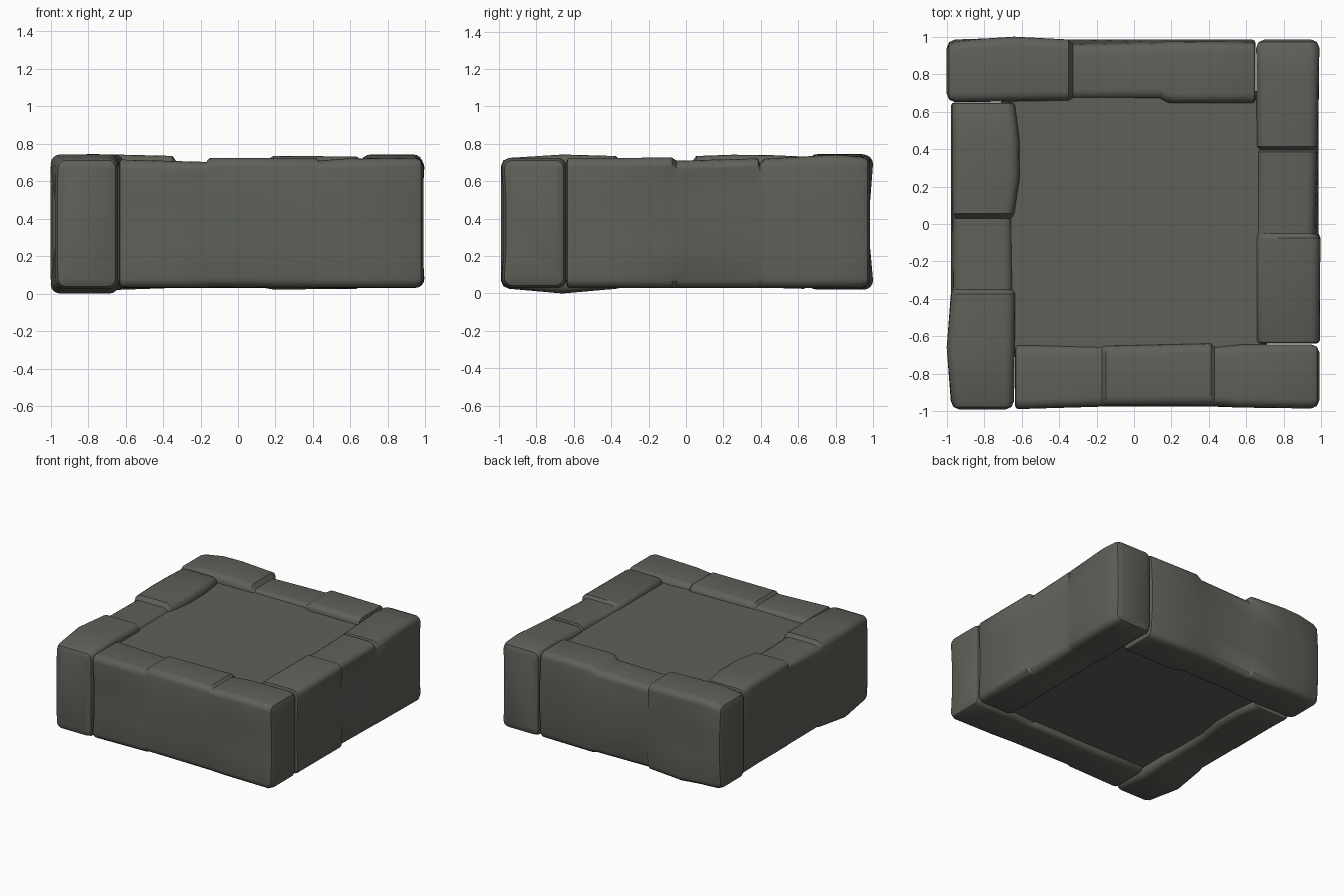
import bpy, bmesh, math

if "Cube" in bpy.data.objects:
    bpy.data.objects.remove(bpy.data.objects["Cube"])

stone = bpy.data.materials.new("grey green stone")
stone.diffuse_color = (0.112, 0.117, 0.098, 1)
stone.use_nodes = True
stone.node_tree.nodes["Principled BSDF"].inputs["Base Color"].default_value = stone.diffuse_color


def finish(name, bm, bevel=0.0):
    bmesh.ops.recalc_face_normals(bm, faces=bm.faces)
    mesh = bpy.data.meshes.new(name)
    bm.to_mesh(mesh)
    bm.free()
    mesh.materials.append(stone)
    ob = bpy.data.objects.new(name, mesh)
    bpy.context.collection.objects.link(ob)
    bpy.ops.object.select_all(action='DESELECT')
    ob.select_set(True)
    bpy.context.view_layer.objects.active = ob
    bpy.ops.object.shade_smooth_by_angle(angle=math.radians(32))
    return ob


def section(inner, outer, mid, z0, z1, q):
    """Rounded cross-section as (across, z), pulled in by q."""
    s = 1 if outer > inner else -1
    a, b, m = inner * s + q, outer * s - q, mid * s - q
    z0, z1 = z0 + q, z1 - q
    r = 0.05 - 0.6 * q
    pts = []
    corners = [(b - r, z0 + r, -90), (b - r, z1 - r, 0),
               (a + r, z1 - r, 90), (a + r, z0 + r, 180)]
    for i, (cx, cz, start) in enumerate(corners):
        for k in range(5):
            t = math.radians(start + 22.5 * k)
            pts.append((cx + r * math.cos(t), cz + r * math.sin(t)))
        if i == 0:      # outer face, flush in the middle so steps taper to cracks
            pts += [(m, 0.24), (m, 0.5)]
    return [(x * s, z) for x, z in pts]


def beam(name, axis, mid, stations, ends):
    """Loft a worn stone beam; station = position, inner, outer, top, [bottom]."""
    st = [tuple(s) + ((0.03,) if len(s) == 4 else ()) for s in stations]
    rows = []
    e0, e1 = ends
    for f, q in ((0, 1), (0.3, 0.3), (1, 0)):
        rows.append((st[0][0] + f * e0,) + st[0][1:] + (q * e0,))
    rows += [s + (0,) for s in st[1:-1]]
    for f, q in ((1, 0), (0.3, 0.3), (0, 1)):
        rows.append((st[-1][0] - f * e1,) + st[-1][1:] + (q * e1,))
    bm = bmesh.new()
    rings = []
    for p, inner, outer, top, bottom, q in rows:
        rings.append([bm.verts.new((p, d, z) if axis == 'x' else (d, p, z))
                      for d, z in section(inner, outer, mid, bottom, top, q)])
    n = len(rings[0])
    for r0, r1 in zip(rings, rings[1:]):
        for i in range(n):
            j = (i + 1) % n
            bm.faces.new((r0[i], r0[j], r1[j], r1[i]))
    bm.faces.new(rings[0])
    bm.faces.new(rings[-1])
    finish(name, bm)


# Four worn beams laid in a pinwheel
beam("front_beam", 'x', -0.975, [
    (-0.635, -0.645, -0.988, 0.715), (-0.17, -0.65, -0.975, 0.703),
    (-0.15, -0.65, -0.97, 0.725, 0.035), (0.41, -0.637, -0.97, 0.725),
    (0.43, -0.655, -0.972, 0.71), (0.57, -0.642, -0.98, 0.72),
    (0.99, -0.642, -0.985, 0.725)], (0.018, 0.045))

beam("right_beam", 'y', 0.985, [
    (-0.638, 0.655, 0.992, 0.725), (-0.075, 0.655, 0.995, 0.726),
    (-0.05, 0.66, 0.967, 0.71), (0.385, 0.662, 0.977, 0.722),
    (0.395, 0.664, 0.972, 0.695), (0.415, 0.655, 0.98, 0.72),
    (0.8, 0.655, 0.987, 0.742), (0.985, 0.652, 0.99, 0.73)], (0.018, 0.045))

beam("back_beam", 'x', 0.985, [
    (-1.0, 0.65, 0.975, 0.725), (-0.8, 0.652, 0.99, 0.745),
    (-0.64, 0.655, 1.0, 0.742, 0.02), (-0.35, 0.66, 0.985, 0.735),
    (-0.325, 0.665, 0.96, 0.70), (0.14, 0.666, 0.97, 0.706),
    (0.19, 0.645, 0.975, 0.735, 0.022), (0.648, 0.645, 0.972, 0.732, 0.025)],
     (0.045, 0.018))

beam("left_beam", 'y', -0.978, [
    (-0.99, -0.64, -0.975, 0.725, 0.025), (-0.66, -0.637, -1.0, 0.743, 0.0),
    (-0.375, -0.634, -0.975, 0.735, 0.025), (-0.35, -0.645, -0.966, 0.708),
    (0.03, -0.648, -0.968, 0.702), (0.055, -0.64, -0.972, 0.735),
    (0.25, -0.61, -0.972, 0.742), (0.45, -0.612, -0.972, 0.74),
    (0.648, -0.635, -0.972, 0.732, 0.025)], (0.045, 0.018))

# Flat slab filling the middle, slightly below the beams
bm = bmesh.new()
bmesh.ops.create_cube(bm, size=1)
for v in bm.verts:
    v.co = (v.co.x * 1.42, v.co.y * 1.42, 0.68 if v.co.z > 0 else 0.07)
finish("centre_slab", bm)
